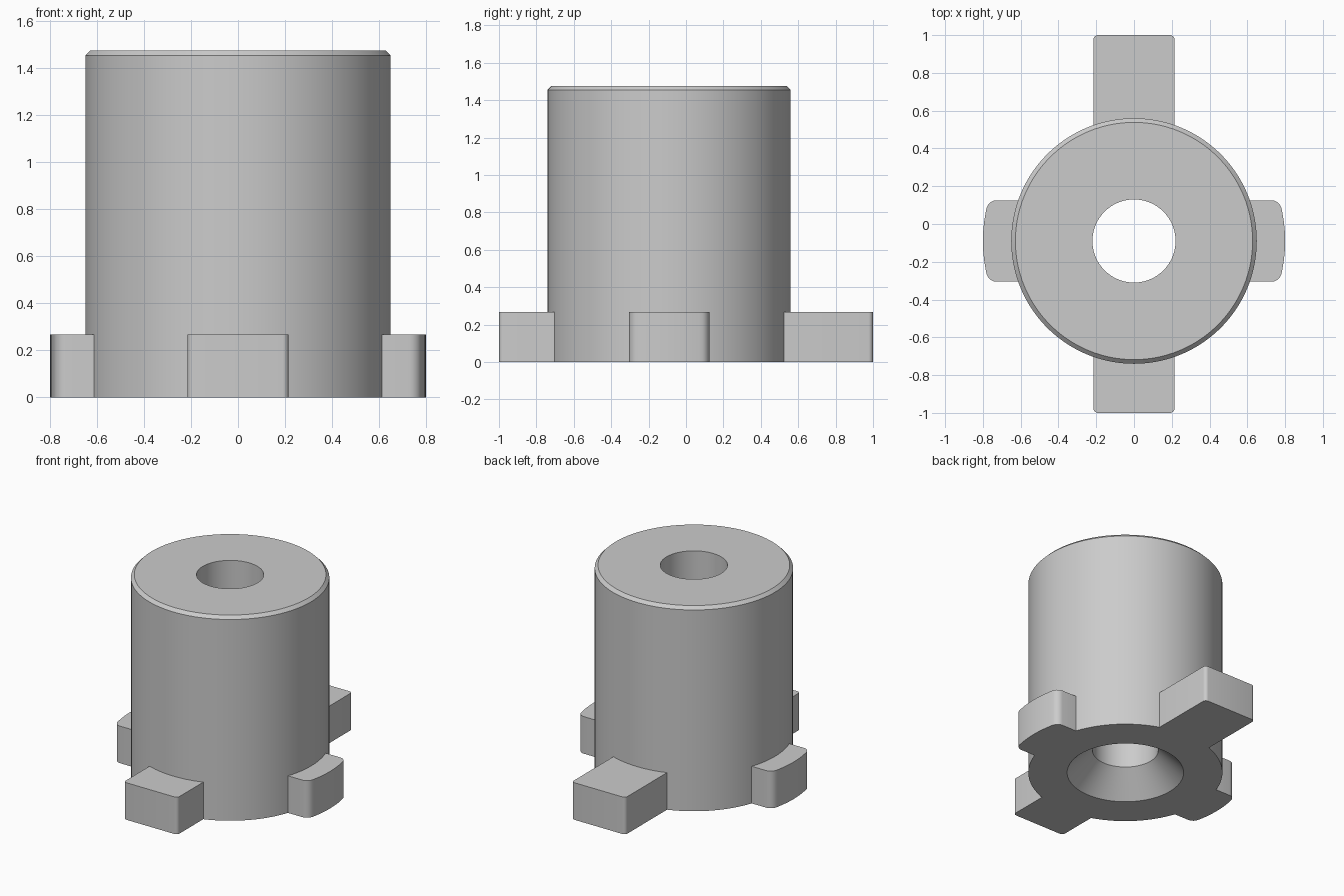
import bpy, bmesh, math
from mathutils import Matrix, Vector

cube = bpy.data.objects.get("Cube")
if cube:
    bpy.data.objects.remove(cube, do_unlink=True)

CENTRE_Y = -0.09
BODY_R = 0.65
HEIGHT = 1.477
BORE_R = 0.22
SINK_R = 0.39
CHAMFER = 0.022
LUG_HALF = 0.215
LUG_TOP = 0.268

grey = bpy.data.materials.new("plain grey")
grey.use_nodes = True
colour = (0.6, 0.6, 0.6, 1)
grey.diffuse_color = colour
grey.node_tree.nodes["Principled BSDF"].inputs["Base Color"].default_value = colour


def finish(bm, name):
    """Turn a bmesh into a smooth-shaded object with sharp edges kept."""
    bmesh.ops.recalc_face_normals(bm, faces=bm.faces)
    mesh = bpy.data.meshes.new(name)
    bm.to_mesh(mesh)
    bm.free()
    mesh.materials.append(grey)
    obj = bpy.data.objects.new(name, mesh)
    obj.location.y = CENTRE_Y
    bpy.context.collection.objects.link(obj)
    bpy.ops.object.select_all(action='DESELECT')
    obj.select_set(True)
    bpy.context.view_layer.objects.active = obj
    bpy.ops.object.shade_smooth_by_angle(angle=math.radians(30))


def make_body():
    """Bored cylinder: chamfered rim on top, conical countersink below."""
    profile = [(SINK_R, 0), (BODY_R, 0), (BODY_R, HEIGHT - CHAMFER),
               (BODY_R - CHAMFER, HEIGHT), (BORE_R, HEIGHT),
               (BORE_R, SINK_R - BORE_R)]
    bm = bmesh.new()
    verts = [bm.verts.new((r, 0, z)) for r, z in profile]
    edges = [bm.edges.new((v, verts[i - 1])) for i, v in enumerate(verts)]
    bmesh.ops.spin(bm, geom=verts + edges, cent=(0, 0, 0), axis=(0, 0, 1),
                   angle=math.tau, steps=128, use_duplicate=False)
    bmesh.ops.remove_doubles(bm, verts=bm.verts, dist=0.0001)
    finish(bm, "body")


def make_lug(name, angle, reach, corner, curved):
    """Foot block hugging the body wall, with rounded outer corners."""
    steps = 8
    sides = [LUG_HALF * (2 * i / steps - 1) for i in range(steps + 1)]
    inner = [(math.sqrt(BODY_R ** 2 - y * y) - 0.001, y) for y in sides]
    if curved:
        outer = [(math.sqrt(reach ** 2 - y * y), y) for y in sides]
    else:
        outer = [(reach, -LUG_HALF), (reach, LUG_HALF)]
    bm = bmesh.new()
    base = bm.faces.new([bm.verts.new((x, y, 0)) for x, y in outer + inner[::-1]])
    top = bmesh.ops.extrude_face_region(bm, geom=[base])["geom"]
    bmesh.ops.translate(bm, vec=Vector((0, 0, LUG_TOP)),
                        verts=[g for g in top if isinstance(g, bmesh.types.BMVert)])
    # Round the two upright outer edges
    uprights = [e for e in bm.edges
                if abs(e.verts[0].co.z - e.verts[1].co.z) > 0.1
                and abs(e.verts[0].co.y) > LUG_HALF - 0.001
                and e.verts[0].co.x > BODY_R]
    bmesh.ops.bevel(bm, geom=uprights, offset=corner, segments=5,
                    profile=0.5, affect='EDGES')
    bm.transform(Matrix.Rotation(math.radians(angle), 4, 'Z'))
    finish(bm, name)


make_body()
make_lug("left_lug", 0, 0.8, 0.04, True)
make_lug("right_lug", 180, 0.8, 0.04, True)
make_lug("back_lug", 90, 1.0 - CENTRE_Y, 0.025, False)
make_lug("front_lug", 270, 1.0 + CENTRE_Y, 0.025, False)
